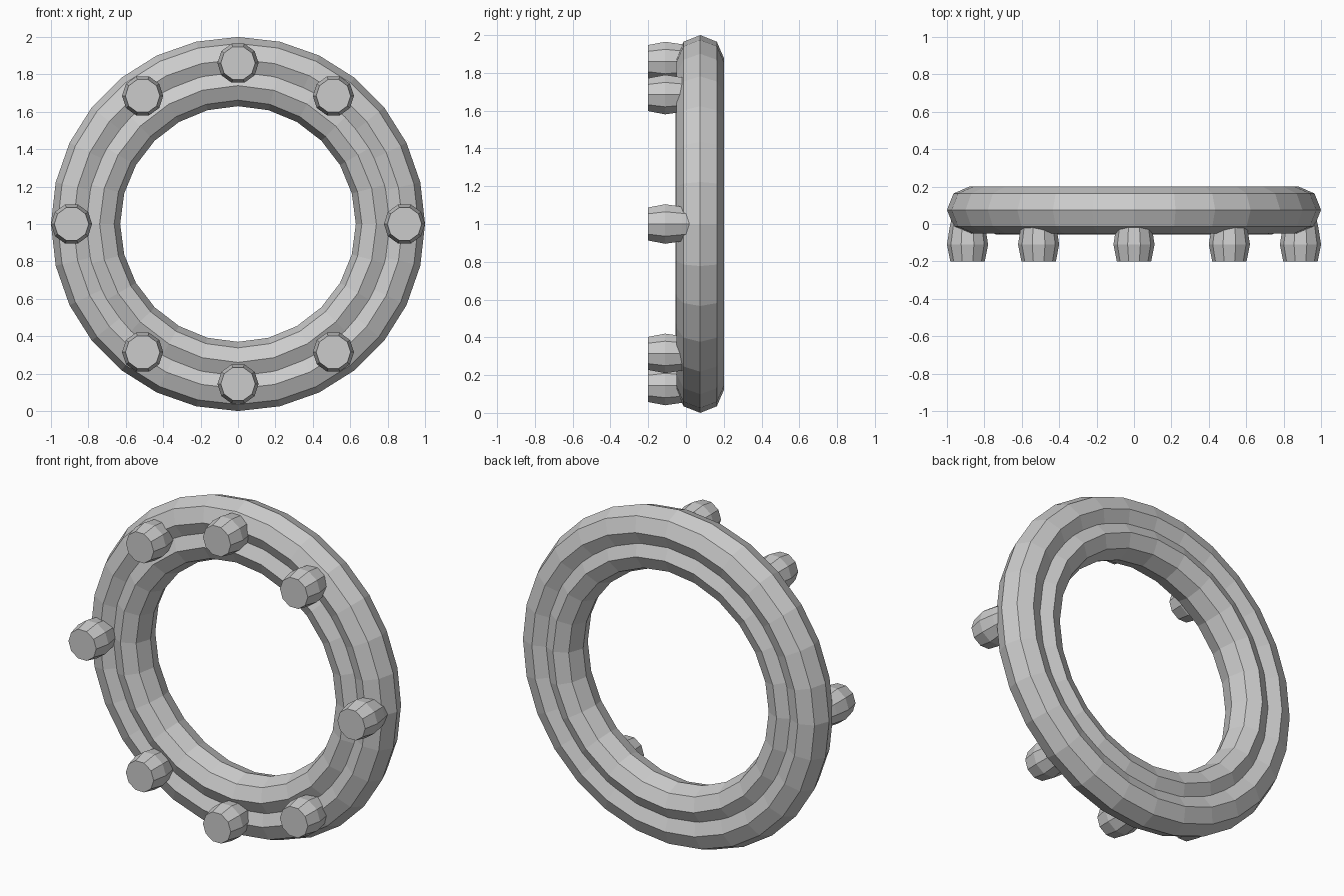
import bpy, bmesh, math

if "Cube" in bpy.data.objects:
    bpy.data.objects.remove(bpy.data.objects["Cube"])

grey = bpy.data.materials.new("light_grey")
grey.diffuse_color = (0.6, 0.6, 0.6, 1)
grey.use_nodes = True
grey.node_tree.nodes["Principled BSDF"].inputs["Base Color"].default_value = grey.diffuse_color


def finish(name, bm):
    bmesh.ops.recalc_face_normals(bm, faces=bm.faces[:])
    mesh = bpy.data.meshes.new(name)
    bm.to_mesh(mesh)
    bm.free()
    mesh.materials.append(grey)
    obj = bpy.data.objects.new(name, mesh)
    bpy.context.collection.objects.link(obj)
    return obj


def ring(name, major, radial, depth, y, segments, sides=8):
    """Low-poly torus around the y axis, centred at z = 1."""
    bm = bmesh.new()
    loops = []
    for i in range(segments):
        a = math.pi / 2 + math.tau * i / segments
        loop = []
        for j in range(sides):
            t = math.tau * j / sides
            r = major + radial * math.cos(t)
            loop.append(bm.verts.new((r * math.cos(a), y + depth * math.sin(t),
                                      1 + r * math.sin(a))))
        loops.append(loop)
    for i in range(segments):
        p, q = loops[i], loops[(i + 1) % segments]
        for j in range(sides):
            k = (j + 1) % sides
            bm.faces.new((p[j], p[k], q[k], q[j]))
    return finish(name, bm)


def peg(name, x, z, sides=10):
    """Barrel-shaped stud pointing to the front."""
    bm = bmesh.new()
    loops = []
    for y, r in ((-0.2, 0.092), (-0.11, 0.11), (-0.02, 0.096), (0.03, 0.085)):
        loops.append([bm.verts.new((x + r * math.cos(math.tau * i / sides), y,
                                    z + r * math.sin(math.tau * i / sides)))
                      for i in range(sides)])
    for p, q in zip(loops, loops[1:]):
        for i in range(sides):
            k = (i + 1) % sides
            bm.faces.new((p[i], p[k], q[k], q[i]))
    bm.faces.new(loops[0])
    bm.faces.new(loops[-1])
    return finish(name, bm)


# Two nested rings with a groove between them
ring("outer_ring", 0.88, 0.12, 0.125, 0.075, 28)
ring("inner_ring", 0.74, 0.11, 0.128, 0.073, 24)

# Eight pegs on the front
spots = [(0, 1.86), (0, 0.145)]
for s in (-1, 1):
    spots += [(s * 0.89, 1.0), (s * 0.51, 1.685), (s * 0.51, 0.315)]
for n, (x, z) in enumerate(spots):
    peg(f"peg_{n + 1}", x, z)
